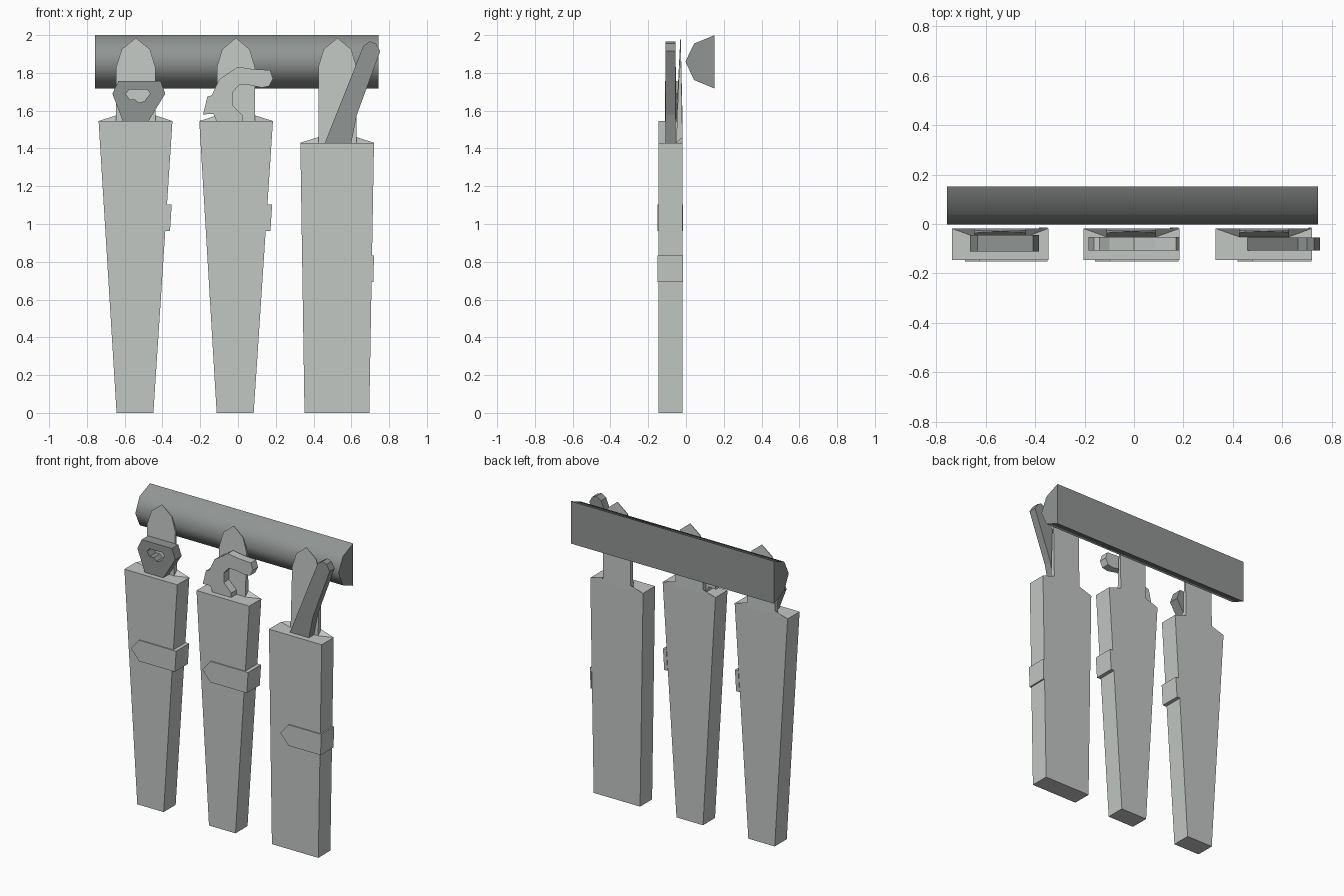
import bpy, bmesh, math

cube = bpy.data.objects.get("Cube")
if cube:
    bpy.data.objects.remove(cube, do_unlink=True)


def material(name, rgb):
    mat = bpy.data.materials.new(name)
    mat.use_nodes = True
    mat.diffuse_color = (*rgb, 1)
    mat.node_tree.nodes["Principled BSDF"].inputs["Base Color"].default_value = (*rgb, 1)
    return mat


LIGHT = material("light grey", (0.54, 0.57, 0.55))
DARK = material("dark grey", (0.28, 0.30, 0.29))


def finish(name, bm, mat):
    bmesh.ops.recalc_face_normals(bm, faces=bm.faces[:])
    mesh = bpy.data.meshes.new(name)
    bm.to_mesh(mesh)
    bm.free()
    mesh.materials.append(mat)
    obj = bpy.data.objects.new(name, mesh)
    bpy.context.collection.objects.link(obj)
    return obj


def slab(name, outline, front, back, mat, hole=()):
    """Extrude an x-z outline, with an optional hole, from front to back."""
    bm = bmesh.new()
    for loop in (outline, hole):
        verts = [bm.verts.new((x, front, z)) for x, z in loop]
        for i, v in enumerate(verts):
            bm.edges.new((v, verts[i - 1]))
    bmesh.ops.triangle_fill(bm, edges=bm.edges[:], use_beauty=True)
    new = bmesh.ops.extrude_face_region(bm, geom=bm.faces[:])["geom"]
    moved = [v for v in new if isinstance(v, bmesh.types.BMVert)]
    bmesh.ops.translate(bm, verts=moved, vec=(0, back - front, 0))
    return finish(name, bm, mat)


FRONT, BACK, RISE = -0.145, -0.018, 0.03


def knife_sheath(side, top, bottom, height, tongue, strap_tip, strap_z):
    # Tapered body
    slab(side + "_sheath", [(bottom[0], 0), (bottom[1], 0), (top[1], height), (top[0], height)],
         FRONT, BACK, LIGHT)

    # Hanging tongue, thinning towards its pointed top
    mid, half = sum(tongue) / 2, (tongue[1] - tongue[0]) / 2
    arch = [(-1, height), (1, height), (1, 1.83), (0.72, 1.925), (0, 1.985), (-0.72, 1.925), (-1, 1.83)]
    flap = slab(side + "_tongue", [(mid + half * u, z) for u, z in arch], -0.052, BACK, LIGHT)
    for v in flap.data.vertices:
        t = (v.co.z - height) / (1.985 - height)
        v.co.y += t * (0.022 if v.co.y < -0.03 else -0.01)

    # Sloping shoulders beside the tongue
    for label, outer, inner in (("right", top[0], tongue[0]), ("left", top[1], tongue[1])):
        bm = bmesh.new()
        for co in ((outer, BACK, height), (inner, BACK, height),
                   (inner, -0.052, height), (inner, BACK, height + RISE)):
            bm.verts.new(co)
        bmesh.ops.convex_hull(bm, input=bm.verts[:])
        finish(f"{side}_shoulder_{label}", bm, LIGHT)

    # Pointed strap across the front and around the left edge
    def edge(z):
        return bottom[1] + (top[1] - bottom[1]) * z / height
    lo, hi = strap_z - 0.07, strap_z + 0.07
    out = 0.025 if height > 1.5 else 0.01
    slab(side + "_strap_front",
         [(strap_tip, strap_z), (strap_tip + 0.06, lo), (edge(lo) + out, lo),
          (edge(hi) + out, hi), (strap_tip + 0.06, hi)], -0.152, FRONT, LIGHT)
    slab(side + "_strap_side",
         [(edge(lo), lo), (edge(lo) + out, lo), (edge(hi) + out, hi), (edge(hi), hi)],
         FRONT, -0.015, LIGHT)


knife_sheath("right", (-0.738, -0.347), (-0.643, -0.448), 1.545, (-0.645, -0.437), -0.685, 1.033)
knife_sheath("middle", (-0.205, 0.185), (-0.113, 0.083), 1.545, (-0.112, 0.09), -0.157, 1.033)
knife_sheath("left", (0.33, 0.72), (0.352, 0.695), 1.43, (0.425, 0.628), 0.42, 0.764)

# Handle with a finger hole
slab("right_handle",
     [(-0.61, 1.545), (-0.474, 1.545), (-0.385, 1.69), (-0.41, 1.758), (-0.633, 1.758), (-0.665, 1.69)],
     -0.112, -0.045, DARK,
     hole=[(-0.595, 1.69), (-0.575, 1.712), (-0.48, 1.712), (-0.465, 1.69),
           (-0.495, 1.65), (-0.525, 1.642), (-0.545, 1.66), (-0.575, 1.66)])

# Curved hooked handle
slab("middle_handle",
     [(-0.115, 1.545), (0.025, 1.545), (0.025, 1.575), (-0.03, 1.63), (-0.03, 1.695),
      (0.005, 1.735), (0.06, 1.735), (0.125, 1.722), (0.165, 1.73), (0.185, 1.77),
      (0.17, 1.815), (0.08, 1.82), (0, 1.832), (-0.1, 1.765), (-0.14, 1.68),
      (-0.162, 1.675), (-0.185, 1.58), (-0.13, 1.583)],
     -0.107, -0.052, LIGHT)

# Slanted bar handle
slab("left_handle",
     [(0.46, 1.43), (0.6, 1.43), (0.63, 1.58), (0.753, 1.915), (0.73, 1.955),
      (0.7, 1.967), (0.665, 1.945)],
     -0.108, -0.055, DARK)

# Half-round rail with a flat back
bm = bmesh.new()
section = [(0.152, 1.717), (0.043, 1.762), (-0.003, 1.86), (0.043, 1.955), (0.152, 2.0)]
face = bm.faces.new([bm.verts.new((-0.757, y, z)) for y, z in section])
new = bmesh.ops.extrude_face_region(bm, geom=[face])["geom"]
bmesh.ops.translate(bm, verts=[v for v in new if isinstance(v, bmesh.types.BMVert)], vec=(1.502, 0, 0))
rail = finish("rail", bm, DARK)
bpy.ops.object.select_all(action="DESELECT")
rail.select_set(True)
bpy.context.view_layer.objects.active = rail
bpy.ops.object.shade_smooth_by_angle(angle=math.radians(60))
